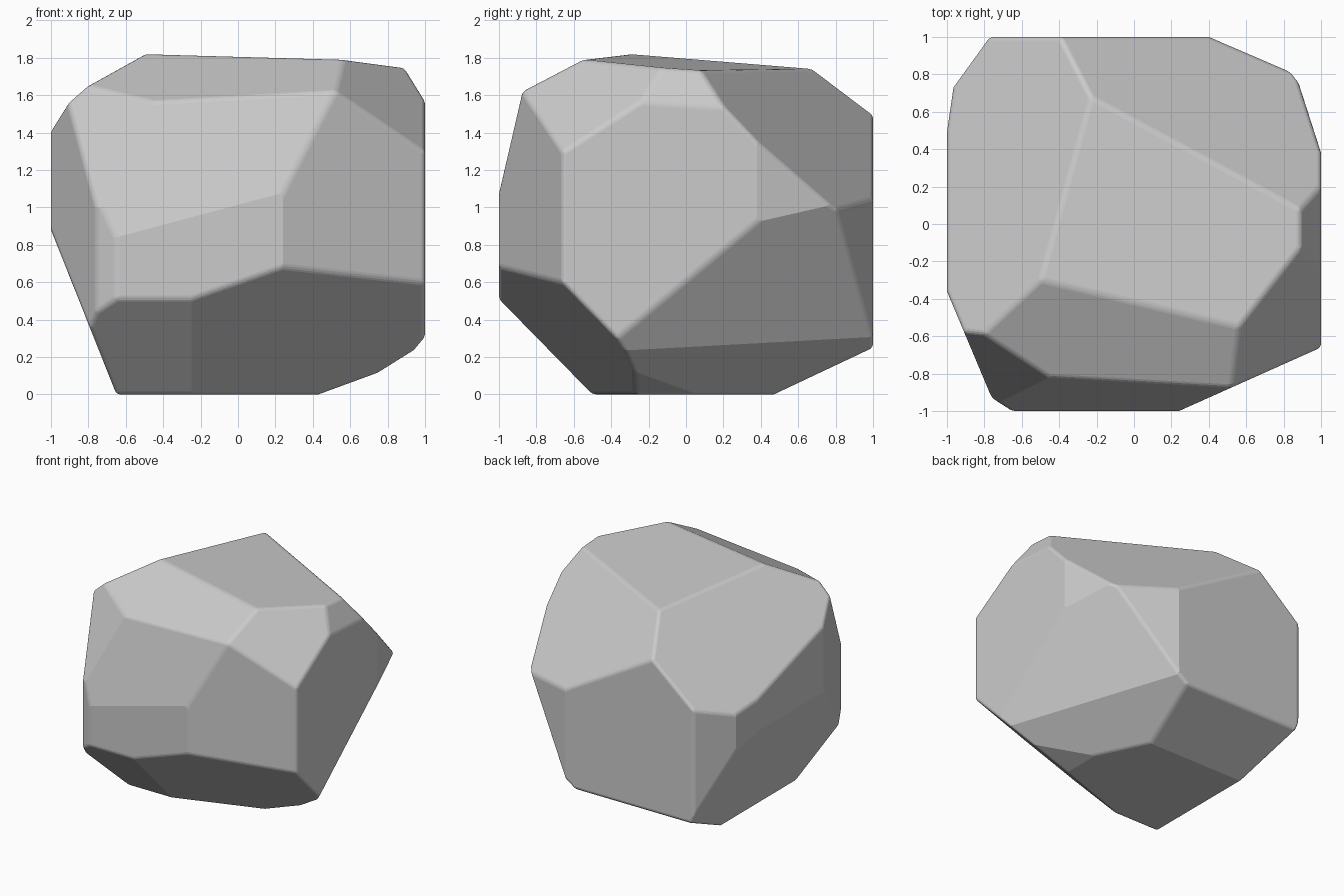
import bpy, bmesh
from mathutils import Vector

if "Cube" in bpy.data.objects:
    bpy.data.objects.remove(bpy.data.objects["Cube"])

# Named corners of the rock shared by several facets
T6, T5 = (-.5, -.3, 1.82), (.56, -.55, 1.79)
T4, T3, T2 = (.89, -.16, 1.745), (.89, .08, 1.73), (-.23, .68, 1.74)
T7, H, G = (-.8, -.57, 1.65), (-.45, -.82, 1.565), (.52, -.88, 1.6)
A, C, D = (-.65, -1, .84), (.24, -1, .68), (-.25, -1, .51)
K, L = (.86, .79, 1.0), (.94, -.3, .24)


def wall(x1, y1, x2, y2):
    """Three points of a vertical facet seen as a line from the top."""
    return (x1, y1, 0), (x2, y2, 0), (x1, y1, 1)


facets = [
    (T6, T5, T2),                                    # top
    (T6, T5, H),                                     # upper front
    (A, G, H),                                       # front slope
    (H, (-.91, -.57, 1.57), (-.76, -.93, 1.0)),      # front left slope
    (T6, T2, T7),                                    # upper left
    (T2, T3, K),                                     # upper back right
    (T5, (1, -.67, 1.29), (1, -.25, 1.56)),          # upper right front
    (T4, T3, (1, 0, 1.55)),                          # upper right
    wall(.24, -1, 1, -.66),                          # side walls
    wall(-.65, -1, -.76, -.93),
    wall(-.76, -.93, -1, -.36),
    wall(1, .38, .865, .8),
    wall(.865, .8, .4, 1),
    wall(-.77, 1, -.965, .73),
    wall(-.965, .73, -1, .49),
    ((1, .39, .93), (1, -.37, .3), K),               # right underside
    (L, (.4, 1, .31), (.43, .06, 0)),                # lower right underside
    ((.43, -.27, 0), (.43, .06, 0), (.73, -.28, .11)),
    (D, C, (1, -.37, .3)),                           # front right underside
    (D, (-.65, -1, .51), (-.25, -.5, 0)),            # front underside
    ((0, .47, 0), (-.5, .47, 0), (0, 1, .25)),       # back underside
    ((-.65, 0, 0), (-.65, .5, 0), (-1, 0, .88)),     # left underside
]

# Start from a block and slice every facet off it
bm = bmesh.new()
bmesh.ops.create_cube(bm, size=2)
bmesh.ops.translate(bm, verts=bm.verts, vec=(0, 0, 1))
centre = Vector((0, 0, .9))
for pts in facets:
    p, q, r = map(Vector, pts)
    n = (q - p).cross(r - p).normalized()
    if n.dot(p - centre) < 0:
        n = -n
    bmesh.ops.bisect_plane(bm, geom=bm.verts[:] + bm.edges[:] + bm.faces[:],
                           dist=1e-5, plane_co=p, plane_no=n, clear_outer=True)
    bmesh.ops.holes_fill(bm, edges=[e for e in bm.edges if e.is_boundary], sides=0)
bmesh.ops.remove_doubles(bm, verts=bm.verts, dist=.012)
bmesh.ops.recalc_face_normals(bm, faces=bm.faces)

mesh = bpy.data.meshes.new("rock")
bm.to_mesh(mesh)
bm.free()
rock = bpy.data.objects.new("rock", mesh)
bpy.context.collection.objects.link(rock)

# Worn edges
bevel = rock.modifiers.new("worn_edges", 'BEVEL')
bevel.width = .03
bevel.segments = 3
bevel.limit_method = 'ANGLE'
bevel.angle_limit = .52
